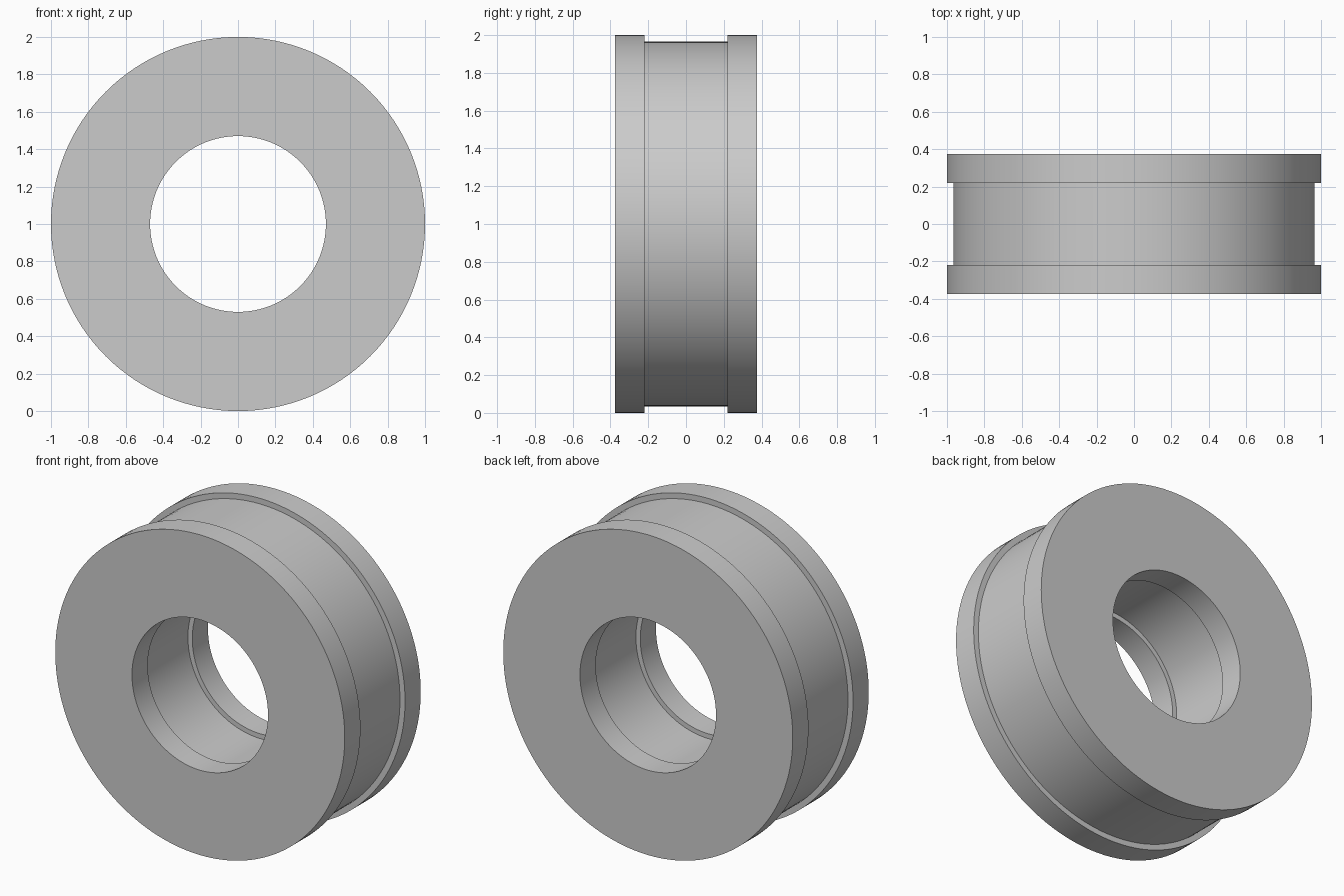
import bpy
import bmesh
from math import tau, radians
from mathutils import Matrix, Vector

cube = bpy.data.objects.get("Cube")
if cube:
    bpy.data.objects.remove(cube, do_unlink=True)

SEGMENTS = 128
OUTER, OUTER_GROOVE = 1.0, 0.965
BORE, BORE_GROOVE = 0.47, 0.50
HALF_WIDTH, HALF_GROOVE = 0.375, 0.22

# Plain grey material
grey = bpy.data.materials.new("plain grey")
grey.use_nodes = True
colour = (0.6, 0.6, 0.6, 1)
grey.diffuse_color = colour
grey.node_tree.nodes["Principled BSDF"].inputs["Base Color"].default_value = colour

# Half cross-section (radius, y), mirrored to a closed loop
half = [(BORE_GROOVE, HALF_GROOVE), (BORE, HALF_GROOVE), (BORE, HALF_WIDTH),
        (OUTER, HALF_WIDTH), (OUTER, HALF_GROOVE), (OUTER_GROOVE, HALF_GROOVE)]
profile = half + [(r, -y) for r, y in reversed(half)]

# Sweep the section around the y axis
bm = bmesh.new()
rings = []
for i in range(SEGMENTS):
    turn = Matrix.Rotation(tau * i / SEGMENTS, 3, "Y")
    rings.append([bm.verts.new(turn @ Vector((r, y, 0)) + Vector((0, 0, OUTER)))
                  for r, y in profile])
for i, ring in enumerate(rings):
    following = rings[(i + 1) % SEGMENTS]
    for j in range(len(profile)):
        k = (j + 1) % len(profile)
        bm.faces.new((ring[j], ring[k], following[k], following[j]))
bmesh.ops.recalc_face_normals(bm, faces=bm.faces)

mesh = bpy.data.meshes.new("grooved_ring")
bm.to_mesh(mesh)
bm.free()
mesh.materials.append(grey)
ring_object = bpy.data.objects.new("grooved_ring", mesh)
bpy.context.collection.objects.link(ring_object)

# Smooth round walls, crisp corners
bpy.ops.object.select_all(action="DESELECT")
ring_object.select_set(True)
bpy.context.view_layer.objects.active = ring_object
bpy.ops.object.shade_smooth_by_angle(angle=radians(30))
